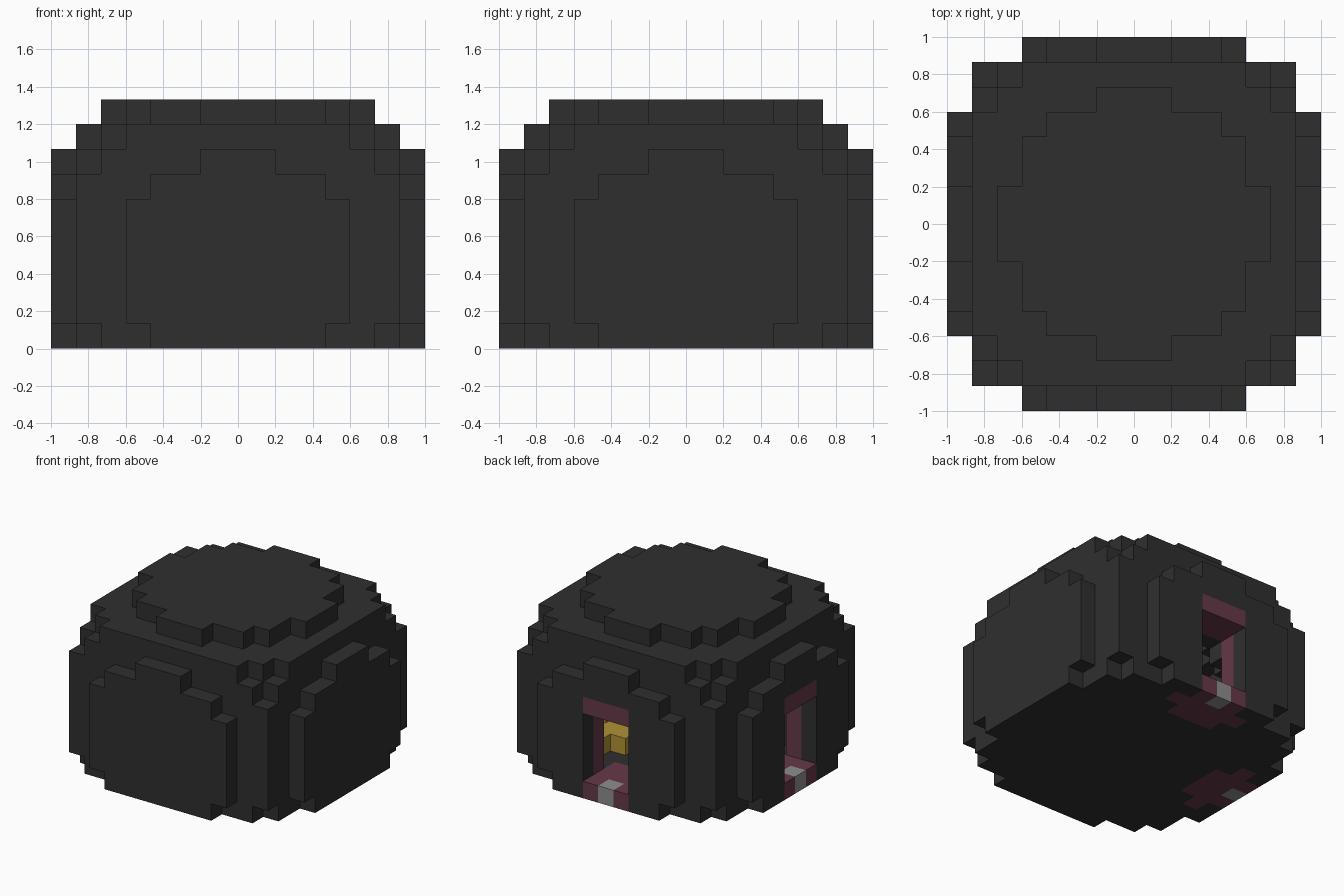
import bpy, bmesh
from mathutils import Vector

cube = bpy.data.objects.get("Cube")
if cube:
    bpy.data.objects.remove(cube, do_unlink=True)

U = 2 / 15          # block size
R = 7               # half width in blocks
CENTRE = 2          # layer holding the middle of the dome


def material(name, rgb):
    m = bpy.data.materials.new(name)
    m.use_nodes = True
    col = (*rgb, 1)
    m.diffuse_color = col
    bsdf = next(n for n in m.node_tree.nodes if n.type == 'BSDF_PRINCIPLED')
    bsdf.inputs["Base Color"].default_value = col
    bsdf.inputs["Roughness"].default_value = 0.9
    return m


charcoal = material("charcoal", (0.028, 0.028, 0.028))
rose = material("dusty rose", (0.13, 0.04, 0.065))
grey = material("light grey", (0.27, 0.27, 0.27))
gold = material("gold", (0.43, 0.29, 0.035))


def in_dome(i, j, layer):
    """Blocky ball with a flattened base and trimmed sides."""
    k = layer - CENTRE
    a, b = max(abs(i), abs(j)), min(abs(i), abs(j))
    dist = i * i + j * j + k * k
    if layer == 0:
        return a * a + b * b <= 61
    if a == R and b > 4:
        return False
    return dist <= (75 if R in (a, k) else 88)


def in_room(i, j, layer):
    return layer > 0 and i * i + j * j + (layer - CENTRE) ** 2 <= 30


def box(xs, ys, zs):
    return {(x, y, z) for x in xs for y in ys for z in zs}


def side(cells):
    """Turn cells at the back round to the right-hand wall."""
    return {(-j, i, k) for i, j, k in cells}


# Dome shell around a hollow room
grid = range(-R, R + 1)
shell = {c for c in box(grid, grid, range(10)) if in_dome(*c) and not in_room(*c)}

# Doorway: opening, lintel, inner jambs, floor and step
mid = range(-1, 2)
opening = box(mid, (6, 7), range(1, 5))
frame = box(mid, (6, 7), (5,)) | box((-2, 2), (6,), range(5))
frame |= box(mid, (5, 6, 7), (0,))
step = {(0, 7, 0)}
frame -= step

shell -= opening | side(opening)
frames = {"back": frame, "right": side(frame)}
steps = {"back": step, "right": side(step)}
for part in (*frames.values(), *steps.values()):
    shell -= part

# Stepped heap in the corner away from both doors
room = box(range(-5, 6), range(-5, 6), (1, 2, 3))
heap = {c for c in room if in_room(*c) and c[0] - c[1] >= 3 * c[2] - 4}

solid = set(shell) | heap
for part in (*frames.values(), *steps.values()):
    solid |= part

AXES = [Vector(v) for v in ((1, 0, 0), (0, 1, 0), (0, 0, 1))]


def build(name, cells, mat):
    """Make a mesh from the exposed sides of the blocks."""
    bm = bmesh.new()
    for cell in sorted(cells):
        centre = Vector(cell) + Vector((0, 0, 0.5))
        for n in range(3):
            for sign in (-1, 1):
                normal = AXES[n] * sign
                if tuple(int(v) for v in Vector(cell) + normal) in solid:
                    continue
                s, t = AXES[(n + 1) % 3] / 2, AXES[(n + 2) % 3] / 2 * sign
                mid_pt = centre + normal / 2
                corners = (mid_pt - s - t, mid_pt + s - t, mid_pt + s + t, mid_pt - s + t)
                bm.faces.new([bm.verts.new(p * U) for p in corners])
    bmesh.ops.remove_doubles(bm, verts=bm.verts, dist=U / 100)
    mesh = bpy.data.meshes.new(name)
    bm.to_mesh(mesh)
    bm.free()
    mesh.materials.append(mat)
    obj = bpy.data.objects.new(name, mesh)
    bpy.context.collection.objects.link(obj)
    return obj


build("dome_shell", shell, charcoal)
for place in frames:
    build(place + "_door_frame", frames[place], rose)
    build(place + "_door_step", steps[place], grey)
build("gold_heap", heap, gold)
